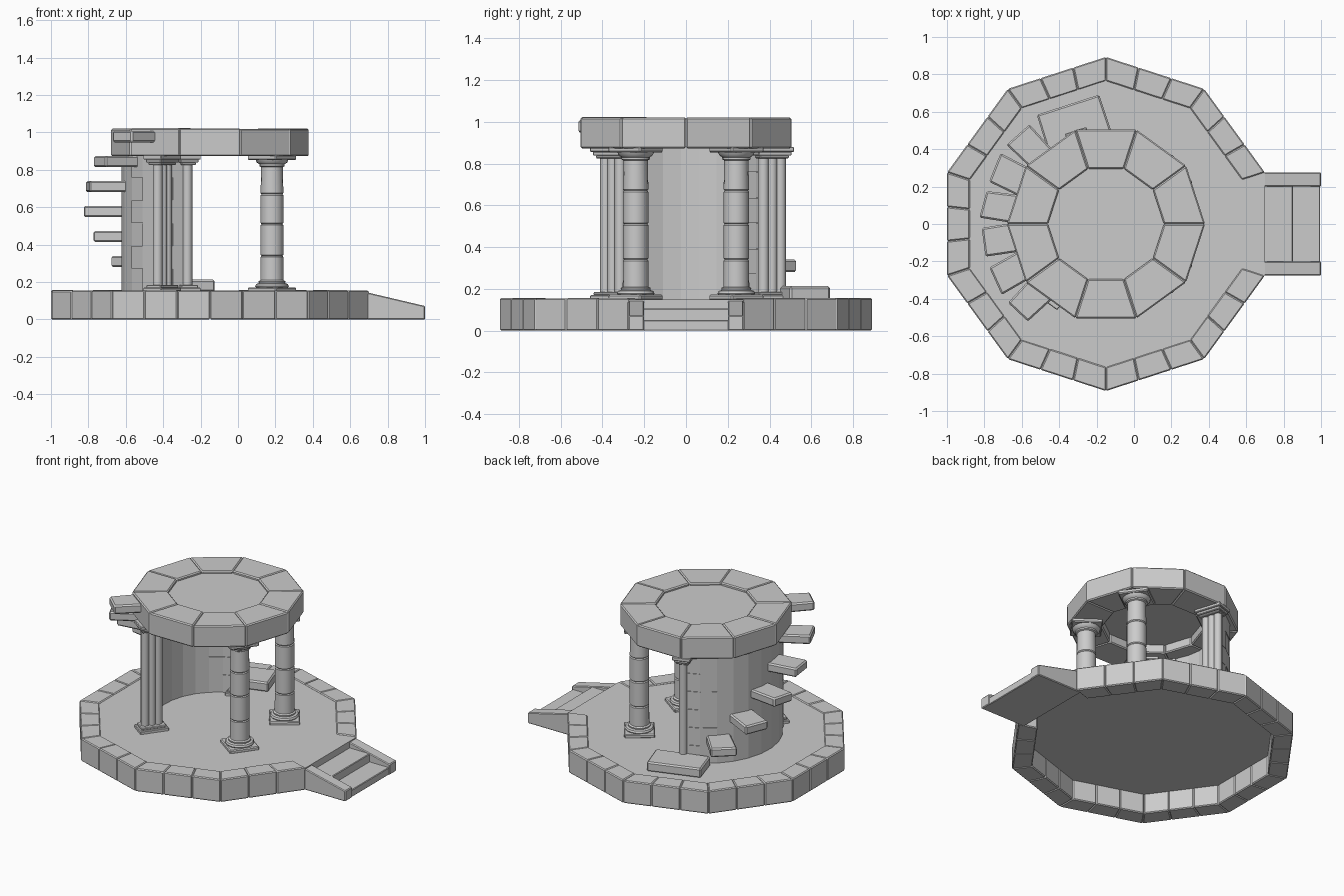
import bpy, bmesh, math, random
from mathutils import Vector, Matrix

if "Cube" in bpy.data.objects:
    bpy.data.objects.remove(bpy.data.objects["Cube"])

random.seed(4)
C = Vector((-0.15, 0.0))          # plan centre of the rotunda


def pol(r, deg):
    a = math.radians(deg)
    return Vector((C.x + r * math.cos(a), C.y + r * math.sin(a)))


def prism(bm, pts, z0, z1, bevel=0.0, tops=None):
    """Extruded plan polygon, optionally with chamfered edges."""
    t = bmesh.new()
    n = len(pts)
    lo = [t.verts.new((p[0], p[1], z0)) for p in pts]
    hi = [t.verts.new((p[0], p[1], tops[i] if tops else z1)) for i, p in enumerate(pts)]
    t.faces.new(lo[::-1])
    t.faces.new(hi)
    for i in range(n):
        j = (i + 1) % n
        t.faces.new((lo[i], lo[j], hi[j], hi[i]))
    bmesh.ops.recalc_face_normals(t, faces=t.faces)
    if bevel:
        bmesh.ops.bevel(t, geom=t.edges[:], offset=bevel, segments=1,
                        affect='EDGES', clamp_overlap=True)
    merge(bm, t)


def merge(bm, t):
    me = bpy.data.meshes.new("tmp")
    t.to_mesh(me)
    t.free()
    bm.from_mesh(me)
    bpy.data.meshes.remove(me)


def finish(name, bm, smooth=False):
    me = bpy.data.meshes.new(name)
    bm.to_mesh(me)
    bm.free()
    ob = bpy.data.objects.new(name, me)
    bpy.context.collection.objects.link(ob)
    if smooth:
        bpy.context.view_layer.objects.active = ob
        ob.select_set(True)
        bpy.ops.object.shade_smooth_by_angle(angle=math.radians(35))
        ob.select_set(False)
    return ob


def lathe(bm, centre, profile, sides=16):
    """Closed solid of revolution about a vertical axis."""
    t = bmesh.new()
    rings = []
    for r, z in profile:
        rings.append([t.verts.new((centre.x + r * math.cos(2 * math.pi * k / sides),
                                   centre.y + r * math.sin(2 * math.pi * k / sides), z))
                      for k in range(sides)])
    for a, b in zip(rings, rings[1:]):
        for k in range(sides):
            j = (k + 1) % sides
            t.faces.new((a[k], a[j], b[j], b[k]))
    t.faces.new(rings[0][::-1])
    t.faces.new(rings[-1])
    merge(bm, t)


def radial_box(bm, r0, r1, width, deg, z0, z1, bevel=0.006, jitter=0.0):
    """Box aligned to the radius at a given angle."""
    a = math.radians(deg)
    u, v = Vector((math.cos(a), math.sin(a))), Vector((-math.sin(a), math.cos(a)))
    pts = [C + u * r + v * s for r, s in
           ((r0, -width / 2), (r1, -width / 2), (r1, width / 2), (r0, width / 2))]
    pts = [p + Vector((random.uniform(-jitter, jitter), random.uniform(-jitter, jitter)))
           for p in pts]
    prism(bm, pts, z0, z1, bevel)


# Platform kerb: three stones per side, open at the entrance side
bm = bmesh.new()
for k in range(1, 10):
    a0, a1 = -18 + 36 * k, 18 + 36 * k
    for i in range(3):
        f0, f1 = i / 3, (i + 1) / 3
        pts = [pol(0.765, a0).lerp(pol(0.765, a1), f0), pol(0.893, a0).lerp(pol(0.893, a1), f0),
               pol(0.893, a0).lerp(pol(0.893, a1), f1), pol(0.765, a0).lerp(pol(0.765, a1), f1)]
        prism(bm, pts, 0, 0.157 - random.uniform(0, 0.003), 0.006)
finish("platform_kerb_stones", bm)

# Platform floor, reaching the outer edge at the entrance
bm = bmesh.new()
prism(bm, [pol(0.893 if k in (0, 9) else 0.78, 18 + 36 * k) for k in range(10)], 0.135, 0.15)
finish("platform_floor", bm)

# Entrance stairs with sloping cheeks
bm = bmesh.new()
prism(bm, [(0.66, -0.27), (0.70, -0.27), (0.70, 0.27), (0.66, 0.27)], 0, 0.15)
prism(bm, [(0.69, -0.21), (0.85, -0.21), (0.85, 0.21), (0.69, 0.21)], 0, 0.105, 0.004)
prism(bm, [(0.84, -0.21), (0.995, -0.21), (0.995, 0.21), (0.84, 0.21)], 0, 0.05, 0.004)
for y0, y1 in ((-0.275, -0.20), (0.20, 0.275)):
    prism(bm, [(0.69, y0), (1.0, y0), (1.0, y1), (0.69, y1)], 0, 0, 0.005,
          tops=[0.145, 0.072, 0.072, 0.145])
finish("entrance_stairs", bm)

# Two front columns made of stacked drums
for name, ang in (("column_back", 36), ("column_front", -36)):
    bm = bmesh.new()
    p = pol(0.41, ang)
    radial_box(bm, 0.315, 0.505, 0.19, ang, 0.145, 0.172)
    radial_box(bm, 0.315, 0.505, 0.19, ang, 0.853, 0.88)
    prof = [(0.085, 0.17), (0.09, 0.178), (0.085, 0.19), (0.07, 0.194), (0.072, 0.204), (0.062, 0.21)]
    for z in (0.34, 0.51, 0.67):
        prof += [(0.061, z - 0.006), (0.056, z), (0.061, z + 0.006)]
    prof += [(0.058, 0.815), (0.068, 0.82), (0.068, 0.83), (0.082, 0.84), (0.088, 0.855)]
    lathe(bm, p, prof)
    finish(name, bm, True)

# Curved wall between the two clustered piers
A0, A1, N = 108, 234, 10


def arc_block(bm, r0, r1, a0, a1, z0, z1, n, bevel=0.0):
    angs = [a0 + (a1 - a0) * i / n for i in range(n + 1)]
    prism(bm, [pol(r1, a) for a in angs] + [pol(r0, a) for a in reversed(angs)], z0, z1, bevel)


bm = bmesh.new()
arc_block(bm, 0.395, 0.475, A0, A1, 0.14, 0.88, N)
finish("curved_wall", bm)

# Alternating quoin stones at the wall ends
bm = bmesh.new()
for i in range(6):
    z0 = 0.15 + i * 0.122
    w = 25.2 if i % 2 else 12.6
    n = 2 if i % 2 else 1
    arc_block(bm, 0.39, 0.48, A0, A0 + w, z0, z0 + 0.12, n)
    arc_block(bm, 0.39, 0.48, A1 - w, A1, z0, z0 + 0.12, n)
finish("wall_quoins", bm)

# Clustered piers: three slim shafts with shared plinth and capital
for name, ang in (("wall_pier_back", A0), ("wall_pier_front", A1)):
    bm = bmesh.new()
    for r in (0.39, 0.433, 0.476):
        lathe(bm, pol(r, ang), [(0.026, 0.15), (0.026, 0.87)], 12)
    for grow, z0, z1 in ((0.04, 0.145, 0.17), (0.028, 0.168, 0.185),
                         (0.02, 0.825, 0.84), (0.03, 0.838, 0.858), (0.04, 0.855, 0.88)):
        radial_box(bm, 0.38 - grow, 0.486 + grow, 0.04 + 2 * grow, ang, z0, z1, 0.004)
    finish(name, bm, True)

# Roof ring of ten stones with an inset slab
bm = bmesh.new()
for k in range(10):
    a0, a1 = 36 * k, 36 * k + 36
    prism(bm, [pol(0.31, a0), pol(0.53, a0), pol(0.53, a1), pol(0.31, a1)],
          0.873, 1.023 - random.uniform(0, 0.004), 0.007)
finish("roof_ring_stones", bm)
bm = bmesh.new()
prism(bm, [pol(0.32, 36 * k) for k in range(10)], 0.93, 1.003)
finish("roof_slab", bm)

# Landing slab and floating steps climbing the wall
bm = bmesh.new()
radial_box(bm, 0.47, 0.665, 0.35, 108, 0.148, 0.213, 0.009, 0.008)
finish("stair_landing", bm)
bm = bmesh.new()
for i in range(6):
    z = 0.28 + 0.1335 * i
    radial_box(bm, 0.44, 0.665, 0.155, 135 + 18 * i, z, z + 0.06, 0.009, 0.008)
finish("wall_steps", bm)
